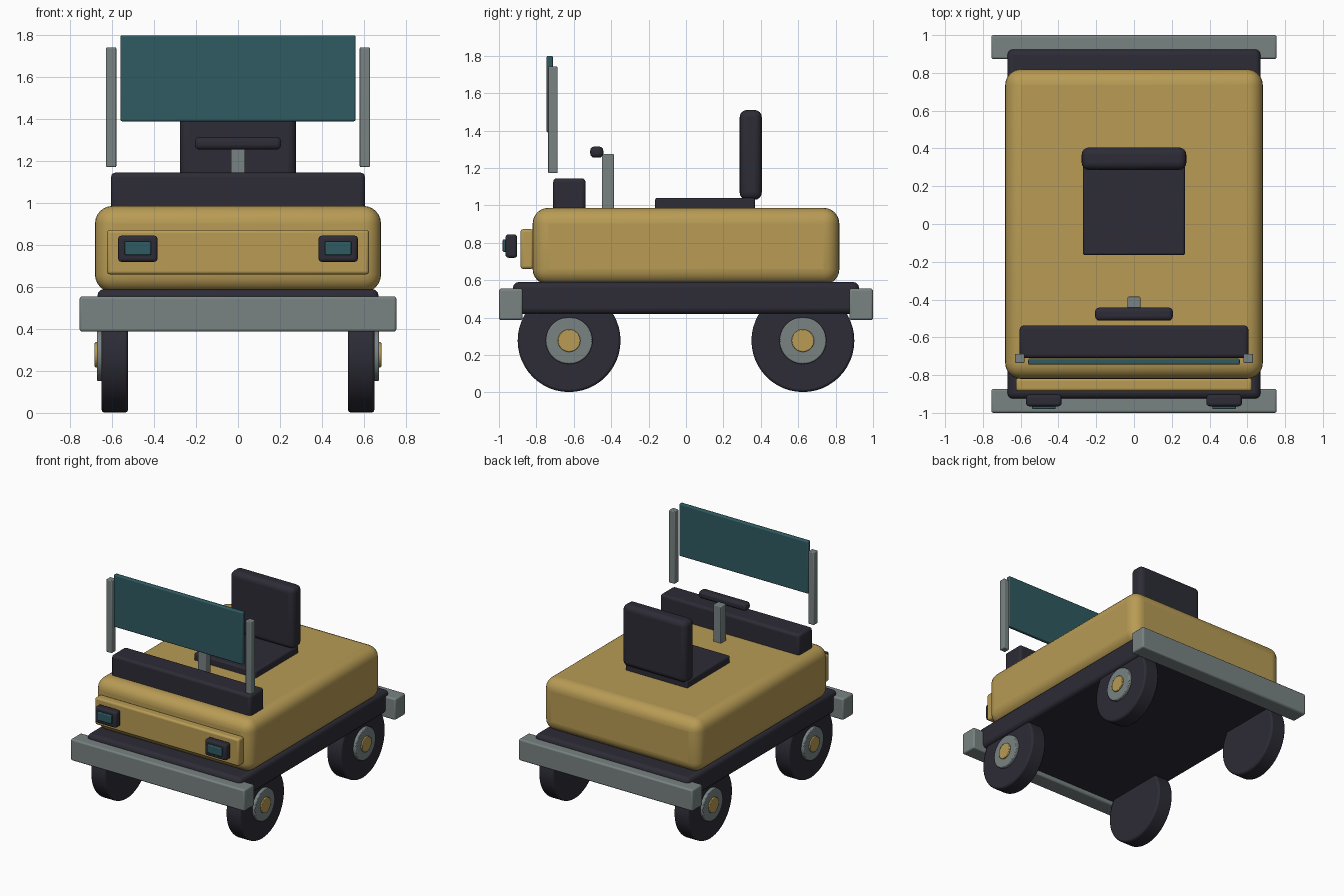
import bpy
import math

cube = bpy.data.objects.get("Cube")
if cube:
    bpy.data.objects.remove(cube, do_unlink=True)


def material(name, r, g, b):
    m = bpy.data.materials.new(name)
    m.use_nodes = True
    m.diffuse_color = (r, g, b, 1)
    m.node_tree.nodes["Principled BSDF"].inputs["Base Color"].default_value = (r, g, b, 1)
    return m


GOLD = material("mustard paint", 0.48, 0.33, 0.09)
DARK = material("charcoal", 0.026, 0.025, 0.037)
GREY = material("steel grey", 0.19, 0.225, 0.225)
TEAL = material("teal glass", 0.028, 0.105, 0.12)


def finish(obj, name, mat, bevel, segments):
    """Name, colour, round the edges and shade smooth."""
    obj.name = name
    obj.data.materials.append(mat)
    if bevel:
        mod = obj.modifiers.new("rounded edges", "BEVEL")
        mod.width = bevel
        mod.segments = segments
        mod.limit_method = "ANGLE"
        mod.angle_limit = math.radians(40)
    bpy.ops.object.shade_smooth_by_angle(angle=math.radians(35))
    return obj


def box(name, mat, x, y, z, bevel=0.01, segments=3):
    """Rounded box from (low, high) ranges on each axis."""
    ranges = (x, y, z)
    bpy.ops.mesh.primitive_cube_add(size=1, location=[(a + b) / 2 for a, b in ranges])
    obj = bpy.context.object
    obj.scale = [b - a for a, b in ranges]
    bpy.ops.object.transform_apply(location=False, rotation=False, scale=True)
    return finish(obj, name, mat, bevel, segments)


def disc(name, mat, radius, x, y, z, bevel):
    """Cylinder lying along x, spanning the x range."""
    bpy.ops.mesh.primitive_cylinder_add(
        vertices=48, radius=radius, depth=abs(x[1] - x[0]),
        location=((x[0] + x[1]) / 2, y, z), rotation=(0, math.pi / 2, 0))
    return finish(bpy.context.object, name, mat, bevel, 2)


def span(half):
    return (-half, half)


def sided(side, a, b):
    return tuple(sorted((side * a, side * b)))


# Chassis, body and bumpers
box("chassis", DARK, span(0.67), span(0.925), (0.42, 0.59), 0.03)
box("body", GOLD, span(0.682), span(0.82), (0.575, 0.987), 0.085, 6)
box("front_panel", GOLD, span(0.625), (-0.885, -0.815), (0.66, 0.873), 0.015)
for end, label in ((-1, "front"), (1, "rear")):
    box(label + "_bumper", GREY, span(0.755), sided(end, 0.873, 1.0), (0.387, 0.555), 0.012)

# Dashboard and steering
box("dashboard", DARK, span(0.605), (-0.71, -0.537), (0.96, 1.145), 0.02)
box("steering_column", GREY, span(0.034), (-0.45, -0.385), (0.96, 1.275), 0.006)
box("steering_bar", DARK, span(0.206), (-0.512, -0.442), (1.255, 1.315), 0.022)

# Seat
box("seat_cushion", DARK, span(0.27), (-0.165, 0.37), (0.96, 1.04), 0.012)
box("seat_back", DARK, span(0.277), (0.287, 0.405), (1.03, 1.51), 0.038, 4)

# Windscreen
box("windscreen", TEAL, span(0.56), (-0.745, -0.712), (1.39, 1.8), 0.008)

for side, label in ((1, "left"), (-1, "right")):
    box(label + "_windscreen_post", GREY, sided(side, 0.58, 0.63),
        (-0.737, -0.687), (1.172, 1.742), 0.006)

    # Headlights
    box(label + "_headlight_housing", DARK, sided(side, 0.384, 0.571),
        (-0.965, -0.903), (0.72, 0.845), 0.015)
    box(label + "_headlight_lens", TEAL, sided(side, 0.415, 0.54),
        (-0.98, -0.955), (0.752, 0.818), 0.006)

    # Wheels
    for end, place in ((-1, "front"), (1, "rear")):
        name = place + "_" + label
        y, z = end * 0.625, 0.277
        disc(name + "_tyre", DARK, 0.275, sided(side, 0.525, 0.65), y, z, 0.012)
        disc(name + "_hub", GREY, 0.125, sided(side, 0.6, 0.673), y, z, 0.006)
        disc(name + "_hub_cap", GOLD, 0.06, sided(side, 0.64, 0.683), y, z, 0.004)
